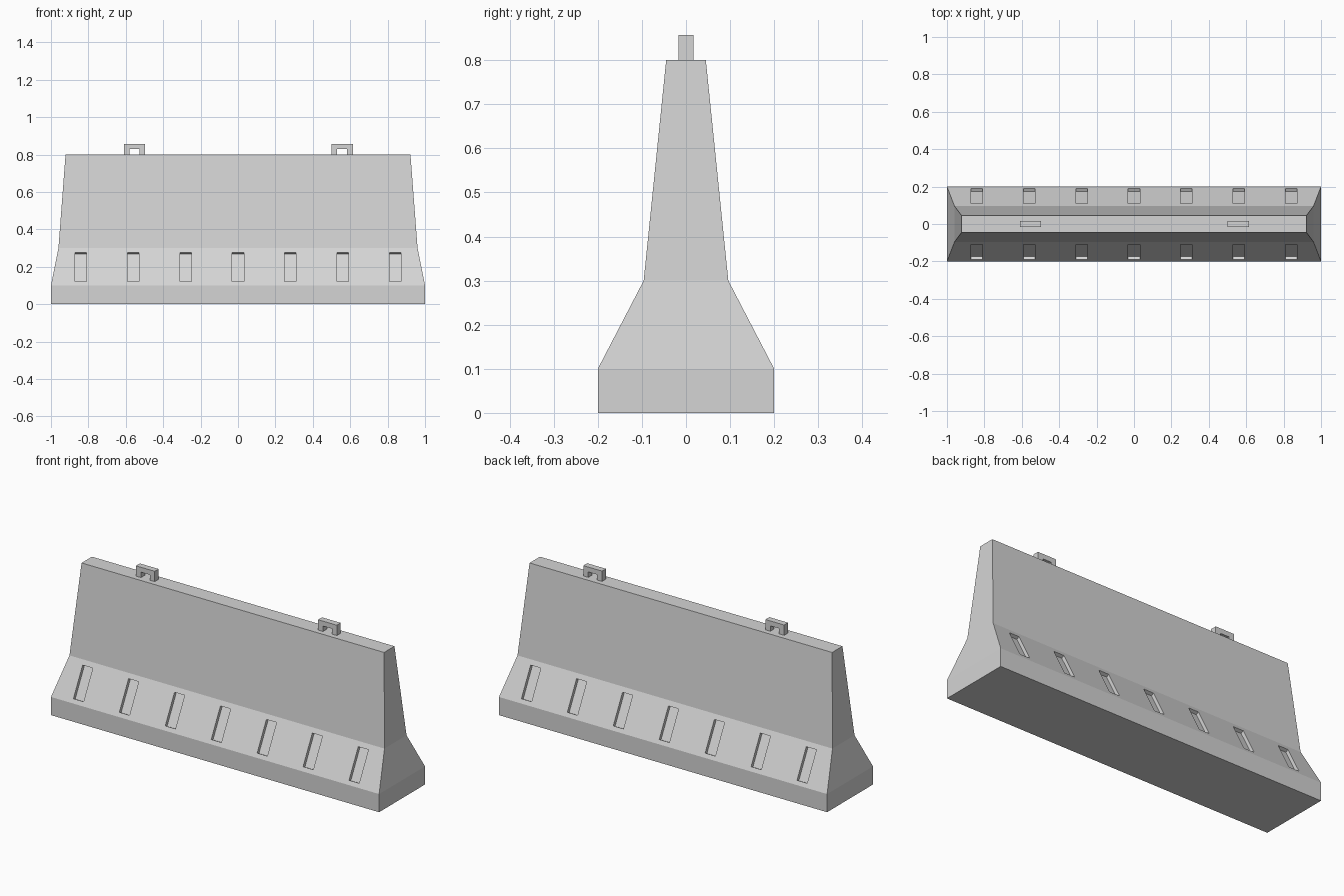
import bpy, bmesh, math
from mathutils import Matrix

if "Cube" in bpy.data.objects:
    bpy.data.objects.remove(bpy.data.objects["Cube"])

concrete = bpy.data.materials.new("concrete_grey")
concrete.use_nodes = True
concrete.diffuse_color = (0.66, 0.66, 0.66, 1)
concrete.node_tree.nodes["Principled BSDF"].inputs["Base Color"].default_value = (0.66, 0.66, 0.66, 1)


def finish(name, bm):
    bmesh.ops.recalc_face_normals(bm, faces=bm.faces)
    mesh = bpy.data.meshes.new(name)
    bm.to_mesh(mesh)
    bm.free()
    mesh.materials.append(concrete)
    obj = bpy.data.objects.new(name, mesh)
    bpy.context.collection.objects.link(obj)
    return obj


# Barrier body: stacked rectangles (half length, half width, height)
LEVELS = [(1, 0.2, 0), (1, 0.2, 0.1), (0.96, 0.096, 0.3), (0.922, 0.045, 0.8)]
bm = bmesh.new()
rings = [[bm.verts.new((sx * hx, sy * hy, z))
          for sx, sy in ((-1, -1), (1, -1), (1, 1), (-1, 1))]
         for hx, hy, z in LEVELS]
bm.faces.new(rings[0])
bm.faces.new(rings[-1])
for low, high in zip(rings, rings[1:]):
    for i in range(4):
        j = (i + 1) % 4
        bm.faces.new((low[i], low[j], high[j], high[i]))
body = finish("barrier_body", bm)

# Shallow slots cut square to the sloped foot on both sides
DEPTH = 0.018
lean = math.atan2(0.104, 0.2)
bm = bmesh.new()
for side in (0, math.pi):
    for i in range(-3, 4):
        place = (Matrix.Rotation(side, 4, "Z")
                 @ Matrix.Translation((i * 0.28, -0.149, 0.198))
                 @ Matrix.Rotation(-lean, 4, "X")
                 @ Matrix.Diagonal((0.062, 2 * DEPTH, 0.174, 1)))
        bmesh.ops.create_cube(bm, size=1, matrix=place)
cutter = finish("slot_cutter", bm)
cutter.hide_render = True

cut = body.modifiers.new("slots", "BOOLEAN")
cut.operation = "DIFFERENCE"
cut.solver = "EXACT"
cut.object = cutter
bpy.context.view_layer.objects.active = body
bpy.ops.object.modifier_apply(modifier=cut.name)
bpy.data.objects.remove(cutter)


# Lifting loops: staple profile extruded across the top
def lifting_loop(name, x):
    outer, inner, low, mid, top, half = 0.057, 0.027, 0.8, 0.83, 0.857, 0.017
    profile = [(-outer, low), (-outer, top), (outer, top), (outer, low),
               (inner, low), (inner, mid), (-inner, mid), (-inner, low)]
    bm = bmesh.new()
    face = bm.faces.new([bm.verts.new((x + px, -half, pz)) for px, pz in profile])
    new = bmesh.ops.extrude_face_region(bm, geom=[face])["geom"]
    bmesh.ops.translate(bm, vec=(0, 2 * half, 0),
                        verts=[v for v in new if isinstance(v, bmesh.types.BMVert)])
    finish(name, bm)


lifting_loop("lifting_loop_left", 0.557)
lifting_loop("lifting_loop_right", -0.553)
